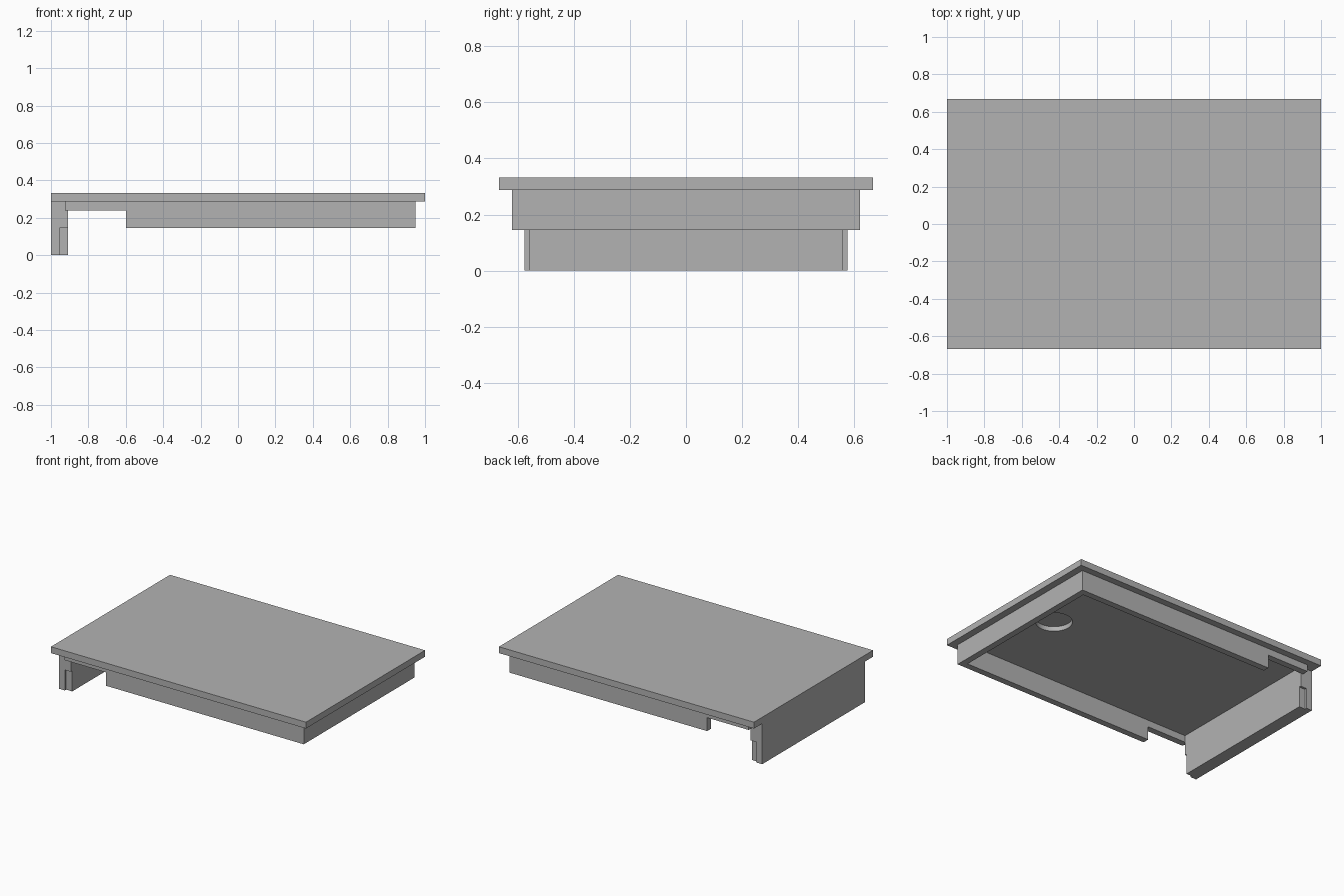
import bpy
import bmesh
from mathutils import Vector

cube = bpy.data.objects.get("Cube")
if cube:
    bpy.data.objects.remove(cube, do_unlink=True)

grey = bpy.data.materials.new("plain_grey")
grey.use_nodes = True
grey.diffuse_color = (0.45, 0.45, 0.45, 1)
grey.node_tree.nodes["Principled BSDF"].inputs["Base Color"].default_value = grey.diffuse_color

# Main levels and offsets
TOP, LID_BASE, RIM_BASE = 0.333, 0.288, 0.145
HALF_DEPTH, RIM_OUT, RIM_IN = 0.667, 0.62, 0.575


def add_object(name, bm):
    bmesh.ops.recalc_face_normals(bm, faces=bm.faces[:])
    mesh = bpy.data.meshes.new(name)
    bm.to_mesh(mesh)
    bm.free()
    mesh.materials.append(grey)
    obj = bpy.data.objects.new(name, mesh)
    bpy.context.collection.objects.link(obj)
    return obj


def prism(name, points, offset):
    """Extrude a flat outline along an offset."""
    bm = bmesh.new()
    face = bm.faces.new([bm.verts.new(p) for p in points])
    result = bmesh.ops.extrude_face_region(bm, geom=[face])
    moved = [v for v in result["geom"] if isinstance(v, bmesh.types.BMVert)]
    bmesh.ops.translate(bm, verts=moved, vec=Vector(offset))
    return add_object(name, bm)


def box(name, x0, x1, y0, y1, z0, z1):
    outline = [(x0, y0, z0), (x1, y0, z0), (x1, y1, z0), (x0, y1, z0)]
    return prism(name, outline, (0, 0, z1 - z0))


# Lid with a shallow round pocket underneath
lid = box("lid", -1, 1, -HALF_DEPTH, HALF_DEPTH, LID_BASE, TOP)
bm = bmesh.new()
bmesh.ops.create_cone(bm, cap_ends=True, segments=48, radius1=0.118, radius2=0.118, depth=0.066)
bmesh.ops.translate(bm, verts=bm.verts[:], vec=(0.667, 0, LID_BASE))
cutter = add_object("pocket_cutter", bm)
cutter.hide_render = True
cutter.hide_viewport = True
cut = lid.modifiers.new("pocket", 'BOOLEAN')
cut.operation = 'DIFFERENCE'
cut.solver = 'EXACT'
cut.object = cutter

# Side rails, notched near the deep end
rail = [(-0.925, LID_BASE), (-0.925, 0.24), (-0.6, 0.24),
        (-0.6, RIM_BASE), (0.95, RIM_BASE), (0.95, LID_BASE)]
for side, label in ((-1, "front"), (1, "back")):
    prism(label + "_rail", [(x, side * RIM_IN, z) for x, z in rail],
          (0, side * (RIM_OUT - RIM_IN), 0))

# Rail closing the shallow end
box("end_rail", 0.905, 0.95, -RIM_IN, RIM_IN, RIM_BASE, LID_BASE)

# Deep end wall, with its lower inner corners stepped in
box("end_wall_upper", -1, -0.908, -RIM_IN, RIM_IN, RIM_BASE, LID_BASE)
half = [(-1, RIM_IN), (-0.955, RIM_IN), (-0.955, 0.56), (-0.908, 0.56)]
plan = half + [(x, -y) for x, y in reversed(half)]
prism("end_wall_lower", [(x, y, 0) for x, y in plan], (0, 0, RIM_BASE))

# Crisp edges, smooth pocket wall
bpy.ops.object.select_all(action='DESELECT')
lid.select_set(True)
bpy.context.view_layer.objects.active = lid
bpy.ops.object.modifier_apply(modifier=cut.name)
bpy.ops.object.shade_smooth_by_angle()
bpy.data.objects.remove(cutter, do_unlink=True)
